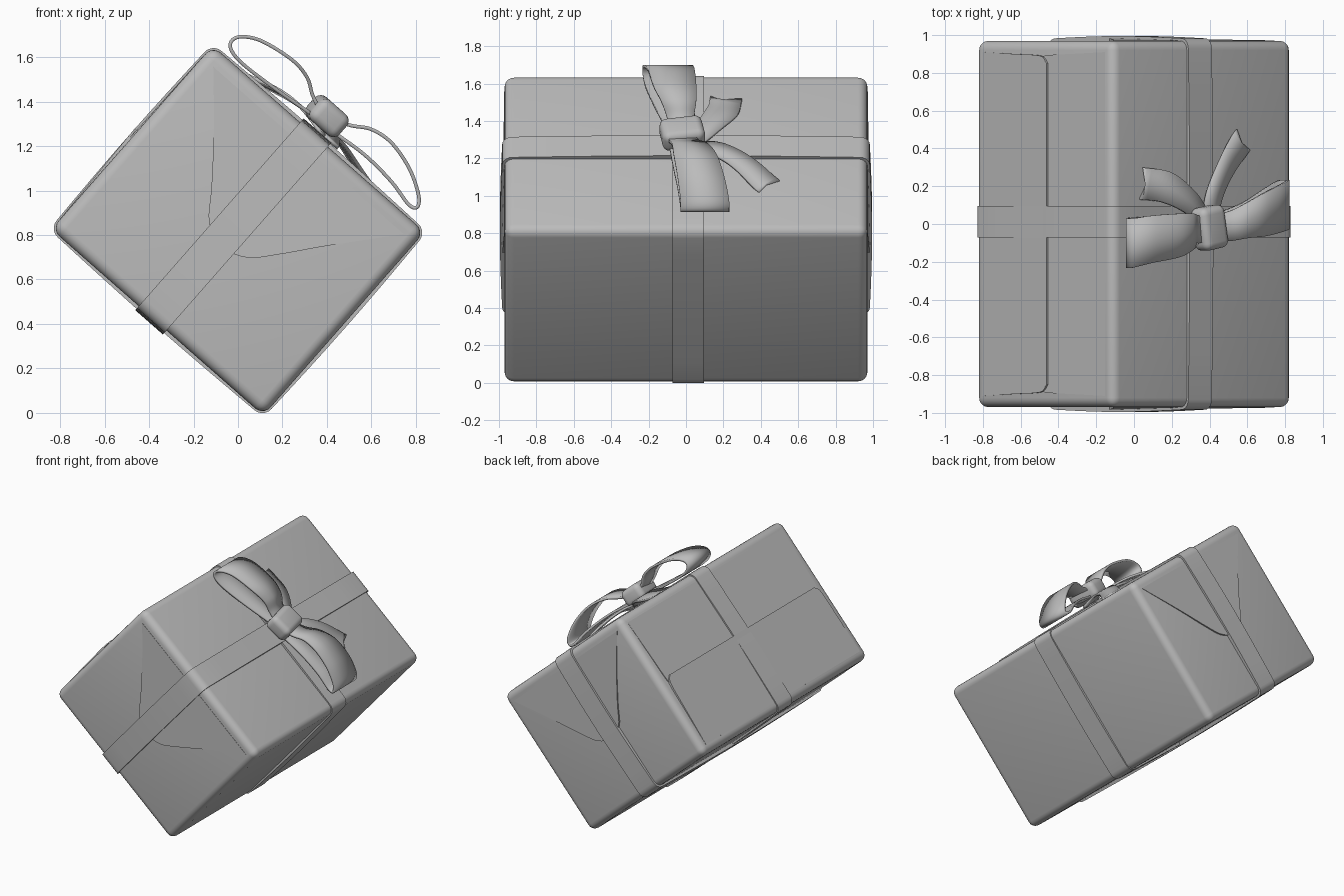
import bpy, bmesh, math
from mathutils import Matrix, Vector

old = bpy.data.objects.get("Cube")
if old:
    bpy.data.objects.remove(old, do_unlink=True)

# Single soft grey for the whole gift
GREY = (0.5, 0.5, 0.5, 1)
mat = bpy.data.materials.new("soft grey")
mat.use_nodes = True
mat.diffuse_color = GREY
bsdf = mat.node_tree.nodes["Principled BSDF"]
bsdf.inputs["Base Color"].default_value = GREY
bsdf.inputs["Roughness"].default_value = 0.6

# The box rests on one long edge: u across, y along, w up out of the bow face
TILT = Matrix.Translation((0, 0, 0.82)) @ Matrix.Rotation(math.radians(41.3), 4, "Y")
U, Y, W = 0.635, 0.97, 0.55


def finish(name, bm, angle=40):
    bmesh.ops.recalc_face_normals(bm, faces=bm.faces)
    mesh = bpy.data.meshes.new(name)
    bm.to_mesh(mesh)
    bm.free()
    mesh.materials.append(mat)
    obj = bpy.data.objects.new(name, mesh)
    bpy.context.collection.objects.link(obj)
    bpy.ops.object.select_all(action="DESELECT")
    obj.select_set(True)
    bpy.context.view_layer.objects.active = obj
    bpy.ops.object.shade_smooth_by_angle(angle=math.radians(angle))
    return obj


def rounded_box(name, half, radius, matrix):
    bm = bmesh.new()
    bmesh.ops.create_cube(bm, size=2, matrix=Matrix.Diagonal((*half, 1)))
    bmesh.ops.bevel(bm, geom=bm.edges[:], offset=radius, segments=5, profile=0.5, affect="EDGES")
    bm.transform(matrix)
    return finish(name, bm)


def prism(name, lower, upper, angle=30):
    """Close a solid between two matching outlines."""
    bm = bmesh.new()
    a = [bm.verts.new(p) for p in lower]
    b = [bm.verts.new(p) for p in upper]
    bm.faces.new(a)
    bm.faces.new(b)
    for i in range(len(a)):
        j = (i + 1) % len(a)
        bm.faces.new((a[i], a[j], b[j], b[i]))
    return finish(name, bm, angle)


def band_outline(a, b, radius, bulge):
    """Rounded rectangle whose long sides swell slightly."""
    pts = []
    for k, (sx, sy) in enumerate(((1, 1), (-1, 1), (-1, -1), (1, -1))):
        for i in range(6):
            t = math.radians(90 * k + 18 * i)
            pts.append((sx * (a - radius) + radius * math.cos(t),
                        sy * (b - radius) + radius * math.sin(t)))
        for i in range(1, 8):
            s, swell = 1 - i / 4, bulge * math.sin(math.pi * i / 8)
            if k % 2 == 0:
                pts.append((sx * s * (a - radius), sy * (b + swell)))
            else:
                pts.append((sx * (a + swell), sy * s * (b - radius)))
    return pts


def smooth_path(pts, steps=7):
    """Catmull-Rom interpolation through a few points."""
    p = [Vector(q) for q in pts]
    p = [2 * p[0] - p[1]] + p + [2 * p[-1] - p[-2]]
    out = []
    for i in range(1, len(p) - 2):
        for s in range(steps):
            t = s / steps
            a, b, c, d = p[i - 1:i + 3]
            out.append(0.5 * (2 * b + (c - a) * t + (2 * a - 5 * b + 4 * c - d) * t ** 2
                              + (3 * b - a - 3 * c + d) * t ** 3))
    return out + [p[-2]]


def ribbon(name, rows):
    """Thin strip skinned through rows of points across its width."""
    bm = bmesh.new()
    grid = [[bm.verts.new(p) for p in row] for row in rows]
    for r, s in zip(grid, grid[1:]):
        for i in range(len(r) - 1):
            bm.faces.new((r[i], r[i + 1], s[i + 1], s[i]))
    obj = finish(name, bm, 60)
    mod = obj.modifiers.new("thickness", "SOLIDIFY")
    mod.thickness, mod.offset = 0.016, 0
    return obj


# Wrapped box
rounded_box("wrapped_box", (U, Y, W), 0.05, TILT)

# Two flat ribbon bands around the box
HALF = 0.083
outline = band_outline(Y + 0.013, W + 0.012, 0.055, 0.012)
prism("lengthwise_band", *[[TILT @ Vector((-0.028 + s * HALF, p, q)) for p, q in outline] for s in (-1, 1)])
outline = band_outline(U + 0.008, W + 0.008, 0.055, 0.008)
prism("crosswise_band", *[[TILT @ Vector((p, 0.012 + s * HALF, q)) for p, q in outline] for s in (-1, 1)])

# Folded triangular paper flap on each end, rising toward its rounded tip
flap = smooth_path([(-0.57, 0.48), (-0.39, 0.28), (-0.22, 0.07), (-0.12, -0.06), (0, -0.1),
                    (0.11, -0.065), (0.2, 0.03), (0.36, 0.23), (0.57, 0.48)], 4)
for side, label in ((-1, "front"), (1, "back")):
    prism(label + "_end_flap",
          [TILT @ Vector((p.x, side * (Y - 0.02), p.y)) for p in flap],
          [TILT @ Vector((p.x, side * (Y + 0.002 + 0.02 * (0.48 - p.y)), p.y)) for p in flap])


# Overlapping paper sheets on the seam side
def sheet(name, root, seam, reach, lift):
    half = smooth_path([(reach + 0.01, root), (reach, 0.5 * (root + seam)),
                        (reach - 0.01, 0.9 * seam + 0.1 * root), (reach - 0.05, seam)], 4)
    pts = [(p.x, p.y) for p in half] + [(-p.x, p.y) for p in reversed(half)]
    prism(name, [TILT @ Vector((0.02 - U, y, w)) for y, w in pts],
          [TILT @ Vector((-U - 0.001 - lift * (w - root) / (seam - root), y, w)) for y, w in pts])


sheet("upper_seam_sheet", 0.49, -0.05, 0.9, 0.006)
sheet("lower_seam_sheet", -0.49, 0.04, 0.9, 0.016)

# Bow loops: (x, z, middle y, half width)
loops = {
    "upper_bow_loop": [(0.37, 1.36, -0.02, 0.07), (0.335, 1.43, -0.03, 0.075), (0.31, 1.51, -0.04, 0.095),
                       (0.24, 1.59, -0.06, 0.115), (0.1, 1.675, -0.08, 0.125), (0, 1.69, -0.1, 0.13),
                       (-0.035, 1.65, -0.1, 0.132), (0.01, 1.58, -0.09, 0.125), (0.15, 1.47, -0.06, 0.105),
                       (0.35, 1.33, -0.02, 0.07)],
    "lower_bow_loop": [(0.42, 1.32, -0.02, 0.07), (0.51, 1.292, -0.01, 0.08), (0.6, 1.275, 0.02, 0.095),
                       (0.69, 1.215, 0.05, 0.115), (0.77, 1.1, 0.08, 0.125), (0.812, 0.98, 0.1, 0.13),
                       (0.805, 0.925, 0.1, 0.13), (0.765, 0.94, 0.1, 0.13), (0.69, 1.04, 0.07, 0.115),
                       (0.57, 1.16, 0.02, 0.09), (0.42, 1.27, -0.02, 0.07)],
}
for name, pts in loops.items():
    ribbon(name, [[(p[0], p[2] + s * p[3], p[1]) for s in (-1, 0, 1)] for p in smooth_path(pts)])


# Bow tails lying just above the box, with notched ends
def tail(name, edge_a, edge_b, notch):
    rows = []
    a, b = smooth_path(edge_a), smooth_path(edge_b)
    for i, (p, q) in enumerate(zip(a, b)):
        t = i / (len(a) - 1)
        mid = (p + q) / 2
        if i == len(a) - 1:
            mid += Vector(notch)
        lift = 0.025 + 0.03 * math.sin(math.pi * 1.3 * t)
        rows.append([(v.x, v.y, 0.82 + (W + lift - 0.66 * v.x) / 0.751) for v in (p, mid, q)])
    ribbon(name, rows)


tail("upper_bow_tail", [(0.4, 0.04), (0.33, 0.16), (0.2, 0.27), (0.045, 0.3)],
     [(0.37, -0.03), (0.27, 0.06), (0.15, 0.115), (0.03, 0.13)], (0.03, 0))
tail("lower_bow_tail", [(0.36, 0.02), (0.39, 0.18), (0.47, 0.37), (0.54, 0.5)],
     [(0.45, 0), (0.46, 0.12), (0.52, 0.26), (0.61, 0.39)], (-0.01, -0.015))

# Knot
rounded_box("bow_knot", (0.085, 0.115, 0.062), 0.04,
            Matrix.Translation((0.4, -0.02, 1.335)) @ Matrix.Rotation(math.radians(41.3), 4, "Y")
            @ Matrix.Rotation(math.radians(10), 4, "Z"))
